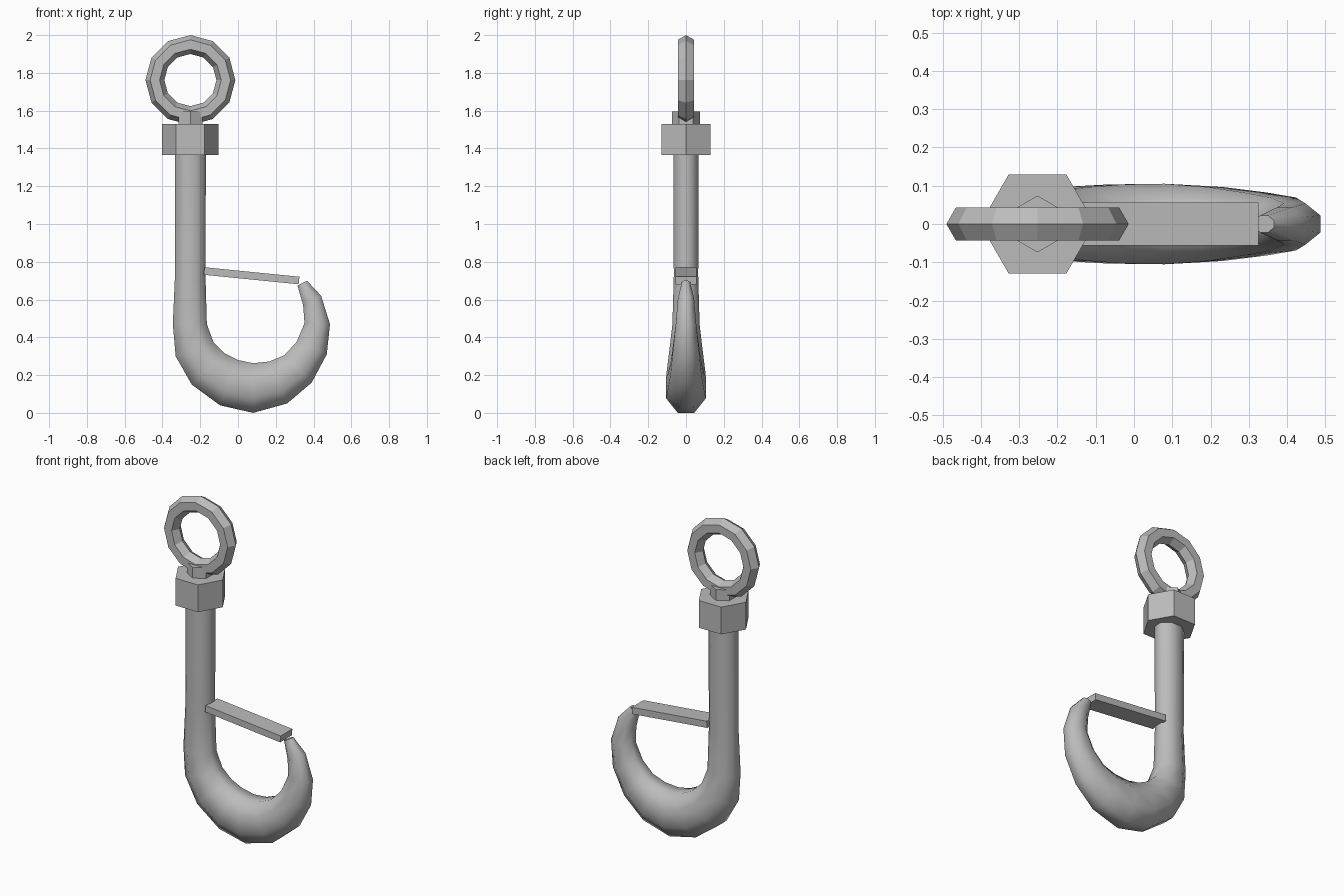
import bpy, bmesh, math
from mathutils import Vector

if "Cube" in bpy.data.objects:
    bpy.data.objects.remove(bpy.data.objects["Cube"])

steel = bpy.data.materials.new("steel_grey")
steel.diffuse_color = (0.5, 0.5, 0.5, 1)
steel.use_nodes = True
steel.node_tree.nodes["Principled BSDF"].inputs["Base Color"].default_value = steel.diffuse_color
AXIS_X = -0.252          # centre line of shank, nut and eye


def make_object(name, bm):
    bmesh.ops.recalc_face_normals(bm, faces=bm.faces)
    mesh = bpy.data.meshes.new(name)
    bm.to_mesh(mesh)
    bm.free()
    mesh.materials.append(steel)
    obj = bpy.data.objects.new(name, mesh)
    bpy.context.collection.objects.link(obj)
    return obj


def bridge(bm, a, b):
    for i in range(len(a)):
        j = (i + 1) % len(a)
        bm.faces.new((a[i], a[j], b[j], b[i]))


def hex_prism(name, radius, z0, z1, turn):
    bm = bmesh.new()
    rings = [[bm.verts.new((AXIS_X + radius * math.cos(turn + i * math.pi / 3),
                            radius * math.sin(turn + i * math.pi / 3), z))
              for i in range(6)] for z in (z0, z1)]
    bridge(bm, *rings)
    for ring in rings:
        bm.faces.new(ring)
    return make_object(name, bm)


# Shank and hook: tapered octagonal sweep, stations are outer x, z, inner x, z
stations = [
    (-0.334, 1.40, -0.170, 1.40), (-0.334, 0.72, -0.172, 0.72),
    (-0.345, 0.47, -0.165, 0.47), (-0.330, 0.30, -0.130, 0.375),
    (-0.245, 0.15, -0.070, 0.315), (-0.095, 0.04, 0.000, 0.28),
    (0.080, 0.00, 0.080, 0.263), (0.260, 0.05, 0.165, 0.272),
    (0.390, 0.16, 0.245, 0.305), (0.470, 0.31, 0.310, 0.375),
    (0.487, 0.47, 0.352, 0.475), (0.440, 0.62, 0.345, 0.570),
    (0.365, 0.70, 0.315, 0.675)]
bm = bmesh.new()
rings = []
for ox, oz, ix, iz in stations:
    outer, inner = Vector((ox, 0, oz)), Vector((ix, 0, iz))
    mid, half = (outer + inner) / 2, (outer - inner) / 2
    depth = half.length * 0.8
    ring = []
    for i in range(8):
        a = math.pi / 8 + i * math.pi / 4
        k = 1 / math.cos(math.pi / 8)      # flats touch the outline
        p = mid + half * (k * math.cos(a)) + Vector((0, depth * k * math.sin(a), 0))
        ring.append(bm.verts.new(p))
    rings.append(ring)
for a, b in zip(rings, rings[1:]):
    bridge(bm, a, b)
bm.faces.new(rings[0])
bm.faces.new(rings[-1])
hook = make_object("hook", bm)
for poly in hook.data.polygons:
    poly.use_smooth = len(poly.vertices) == 4

# Hexagonal nut and the small neck above it
hex_prism("nut", 0.15, 1.365, 1.53, 0)
hex_prism("neck", 0.074, 1.53, 1.595, math.pi / 6)

# Eye ring: hexagonal section turned in twelve steps
bm = bmesh.new()
rings = []
for i in range(12):
    a = i * math.pi / 6
    ring = []
    for j in range(6):
        t = j * math.pi / 3
        r = 0.188 + 0.05 * math.cos(t)
        ring.append(bm.verts.new((AXIS_X + r * math.cos(a), 0.05 * math.sin(t),
                                  1.762 + r * math.sin(a))))
    rings.append(ring)
for i in range(12):
    bridge(bm, rings[i], rings[(i + 1) % 12])
make_object("eye_ring", bm)

# Safety latch: flat bar sloping from the shank to the tip
bm = bmesh.new()
bmesh.ops.create_cube(bm, size=1)
bmesh.ops.scale(bm, vec=(0.505, 0.112, 0.04), verts=bm.verts)
latch = make_object("latch", bm)
latch.location = (0.072, 0, 0.726)
latch.rotation_euler = (0, math.radians(5.7), 0)
